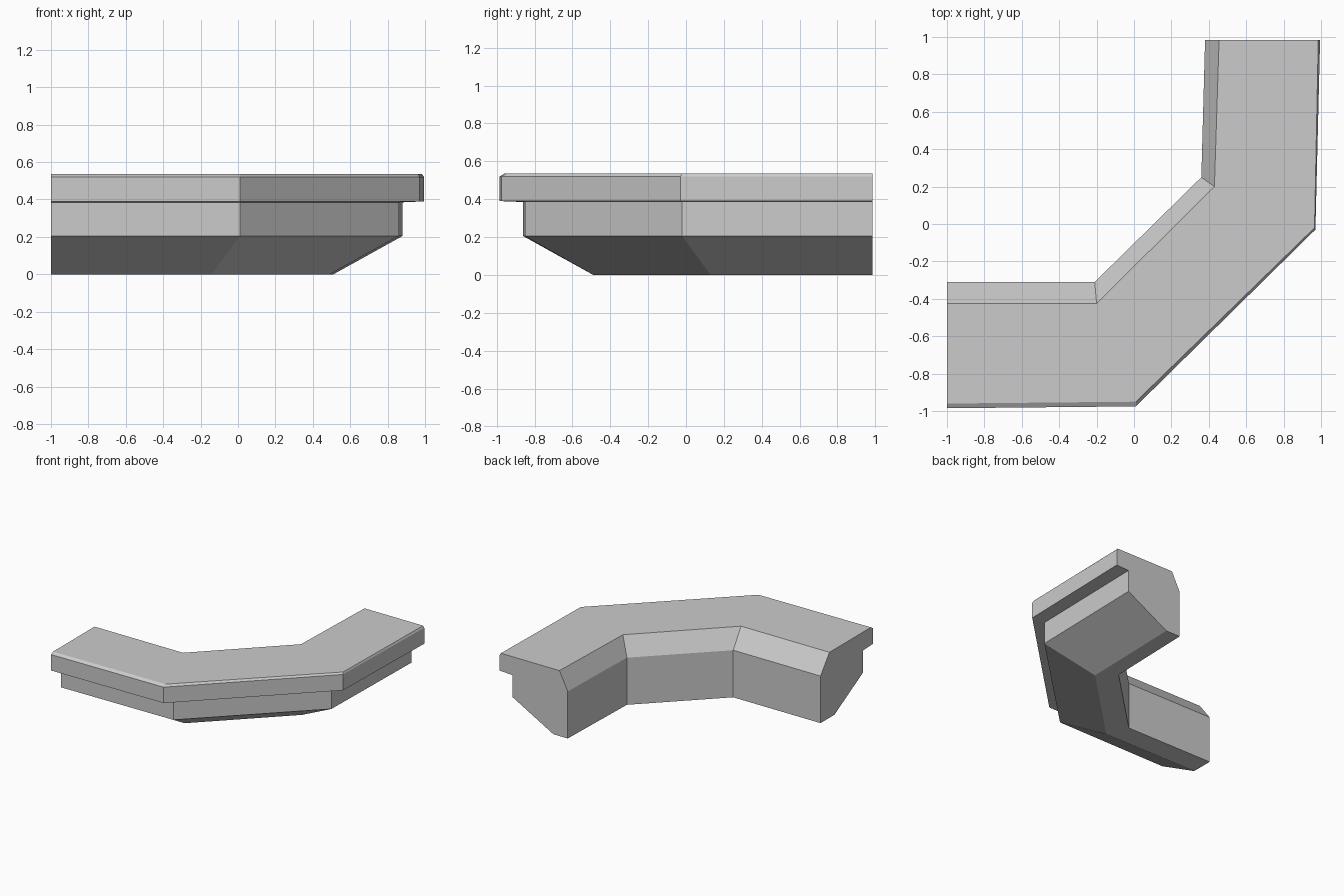
import bpy
import bmesh

default = bpy.data.objects.get("Cube")
if default:
    bpy.data.objects.remove(default, do_unlink=True)

# One plain stone colour
stone = bpy.data.materials.new("grey stone")
stone.use_nodes = True
colour = (0.6, 0.6, 0.6, 1)
stone.diffuse_color = colour
stone.node_tree.nodes["Principled BSDF"].inputs["Base Color"].default_value = colour

LEFT_END, BACK_END = -1.0, 0.985


def rail(start_y, corner_a, corner_b, end_x):
    """Plan line that runs along the ledge and bends at the two corners."""
    return [(LEFT_END, start_y), corner_a, corner_b, (end_x, BACK_END)]


# Plan lines of the ledge, from the inner wall out to the lip
inner_wall = rail(-0.31, (-0.21, -0.31), (0.36, 0.25), 0.38)
top_inner = rail(-0.425, (-0.2, -0.425), (0.43, 0.2), 0.455)
underside = rail(-0.49, (-0.14, -0.49), (0.49, 0.13), 0.51)
outer_wall = rail(-0.86, (0.01, -0.85), (0.86, -0.02), 0.88)
top_outer = rail(-0.96, (0.01, -0.95), (0.965, -0.02), 0.985)
lip = rail(-0.985, (0.01, -0.975), (0.97, -0.03), 0.995)

# Cross-section: each plan line with its height, in order round the section
section = [
    (inner_wall, 0.0),
    (underside, 0.0),
    (outer_wall, 0.205),
    (outer_wall, 0.385),
    (lip, 0.39),
    (lip, 0.52),
    (top_outer, 0.535),
    (top_inner, 0.535),
    (inner_wall, 0.385),
]


def build_ledge(name):
    bm = bmesh.new()
    rings = []
    for station in range(len(lip)):
        rings.append([bm.verts.new((*line[station], z)) for line, z in section])
    # Skin between neighbouring rings, then close both ends
    count = len(section)
    for near, far in zip(rings, rings[1:]):
        for i in range(count):
            j = (i + 1) % count
            bm.faces.new((near[i], near[j], far[j], far[i]))
    bm.faces.new(rings[0])
    bm.faces.new(rings[-1])
    bmesh.ops.recalc_face_normals(bm, faces=bm.faces)
    mesh = bpy.data.meshes.new(name)
    bm.to_mesh(mesh)
    bm.free()
    mesh.materials.append(stone)
    obj = bpy.data.objects.new(name, mesh)
    bpy.context.collection.objects.link(obj)
    return obj


build_ledge("corner_ledge")
